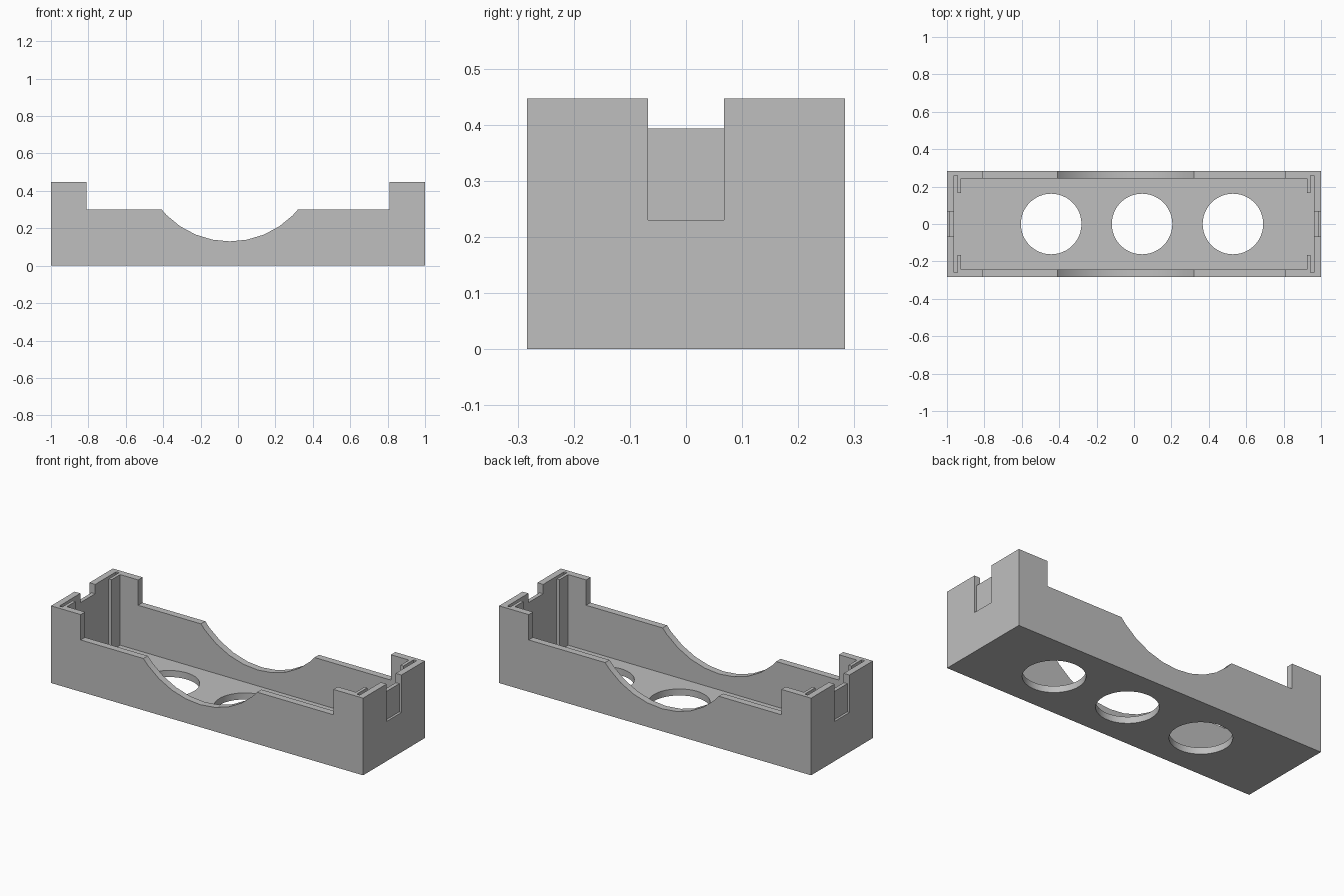
import bpy, bmesh, math
from mathutils import Vector

if "Cube" in bpy.data.objects:
    bpy.data.objects.remove(bpy.data.objects["Cube"], do_unlink=True)

HALF_Y, TOP, RIM, FLOOR = 0.283, 0.447, 0.30, 0.038

grey = bpy.data.materials.new("light grey plastic")
colour = (0.52, 0.52, 0.52, 1)
grey.use_nodes = True
grey.diffuse_color = colour
grey.node_tree.nodes["Principled BSDF"].inputs["Base Color"].default_value = colour


def prism(name, points, direction):
    """Extrude a closed outline along a direction into a solid."""
    bm = bmesh.new()
    face = bm.faces.new([bm.verts.new(p) for p in points])
    ext = bmesh.ops.extrude_face_region(bm, geom=[face])
    moved = [v for v in ext["geom"] if isinstance(v, bmesh.types.BMVert)]
    bmesh.ops.translate(bm, verts=moved, vec=Vector(direction))
    bmesh.ops.recalc_face_normals(bm, faces=bm.faces)
    mesh = bpy.data.meshes.new(name)
    bm.to_mesh(mesh)
    bm.free()
    mesh.materials.append(grey)
    obj = bpy.data.objects.new(name, mesh)
    bpy.context.collection.objects.link(obj)
    return obj


def box(name, x0, x1, half_y, z0, z1):
    pts = [(x0, -half_y, z0), (x1, -half_y, z0), (x1, half_y, z0), (x0, half_y, z0)]
    return prism(name, pts, (0, 0, z1 - z0))


def cut(body, cutter):
    """Subtract a cutter from the body and discard it."""
    cutter.hide_render = True
    mod = body.modifiers.new("cut", "BOOLEAN")
    mod.operation, mod.solver, mod.object = "DIFFERENCE", "EXACT", cutter
    bpy.context.view_layer.objects.active = body
    bpy.ops.object.modifier_apply(modifier=mod.name)
    bpy.data.objects.remove(cutter, do_unlink=True)


# Side profile: tall ends, low rim and a scooped grip
cx, cz, r, half_chord = -0.044, 0.607, 0.477, 0.364
step = math.tau / 32
scoop = [(cx + r * math.sin(k * step), cz - r * math.cos(k * step)) for k in range(-4, 5)]
profile = [(-1, 0), (-1, TOP), (-0.81, TOP), (-0.81, RIM), (cx - half_chord, RIM)]
profile += scoop
profile += [(cx + half_chord, RIM), (0.81, RIM), (0.81, TOP), (1, TOP), (1, 0)]
tray = prism("battery_tray", [(x, -HALF_Y, z) for x, z in profile], (0, 2 * HALF_Y, 0))

# Cavity with end slots, leaving thin ribs beside each corner
quarter = [(0.926, 0.243), (0.926, 0.165), (0.944, 0.165), (0.944, 0.26), (0.963, 0.26)]
right = quarter + [(x, -y) for x, y in reversed(quarter)]
plan = right + [(-x, -y) for x, y in right]
cut(tray, prism("cavity", [(x, y, FLOOR) for x, y in plan], (0, 0, 1)))

# Notches in both end walls: a shallow outer recess and a lowered lip
for s in (-1, 1):
    cut(tray, box("recess", *sorted((s * 0.986, s * 1.1)), 0.068, 0.23, 0.6))
    cut(tray, box("lip_gap", *sorted((s * 0.95, s * 1.2)), 0.068, 0.393, 0.7))

# Three round holes through the floor
for x in (-0.443, 0.043, 0.529):
    ring = [(x + 0.162 * math.cos(a * math.tau / 48), 0.162 * math.sin(a * math.tau / 48), -0.1)
            for a in range(48)]
    cut(tray, prism("hole", ring, (0, 0, 0.2)))

# Smooth curves, crisp edges
bpy.ops.object.select_all(action="DESELECT")
tray.select_set(True)
bpy.context.view_layer.objects.active = tray
bpy.ops.object.shade_smooth_by_angle(angle=math.radians(30))
